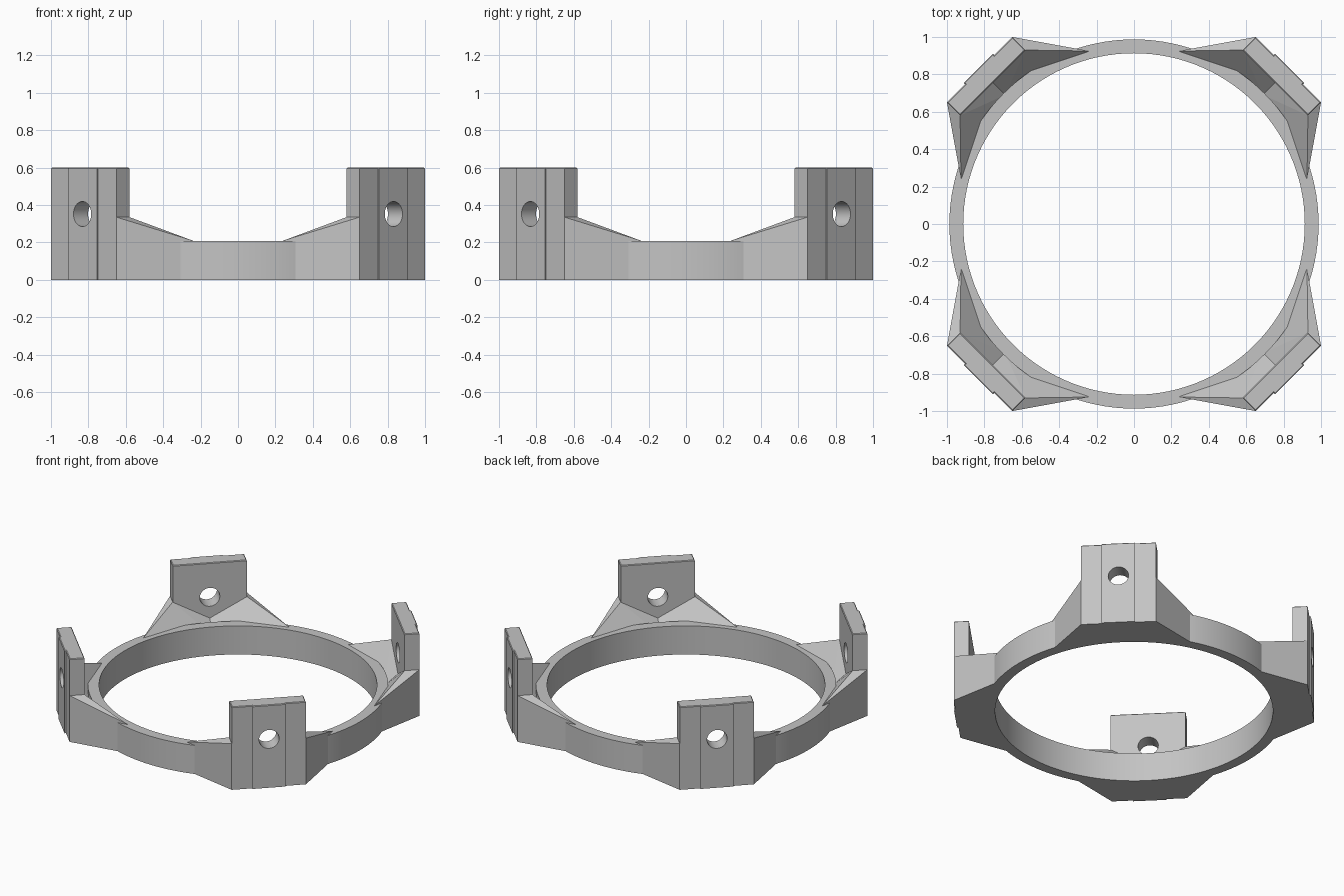
import bpy
import bmesh
import math
from mathutils import Matrix, Vector

cube = bpy.data.objects.get("Cube")
if cube:
    bpy.data.objects.remove(cube, do_unlink=True)

grey = bpy.data.materials.new("plain_grey")
grey.use_nodes = True
grey.diffuse_color = (0.55, 0.55, 0.55, 1)
grey.node_tree.nodes["Principled BSDF"].inputs["Base Color"].default_value = grey.diffuse_color


def make_object(name, bm):
    """Turn a bmesh into a grey object."""
    bmesh.ops.recalc_face_normals(bm, faces=bm.faces)
    mesh = bpy.data.meshes.new(name)
    bm.to_mesh(mesh)
    bm.free()
    mesh.materials.append(grey)
    obj = bpy.data.objects.new(name, mesh)
    bpy.context.collection.objects.link(obj)
    return obj


def activate(obj):
    bpy.ops.object.select_all(action='DESELECT')
    obj.select_set(True)
    bpy.context.view_layer.objects.active = obj


def smooth(obj):
    activate(obj)
    bpy.ops.object.shade_smooth_by_angle(angle=math.radians(30))


# Ring: rectangular section spun about z
INNER, OUTER, RIM = 0.913, 0.987, 0.207
bm = bmesh.new()
section = [bm.verts.new(p) for p in
           ((INNER, 0, 0), (OUTER, 0, 0), (OUTER, 0, RIM), (INNER, 0, RIM))]
edges = [bm.edges.new((section[i], section[(i + 1) % 4])) for i in range(4)]
bmesh.ops.spin(bm, geom=section + edges, axis=(0, 0, 1), cent=(0, 0, 0),
               angle=math.tau, steps=120, use_merge=True)
bmesh.ops.remove_doubles(bm, verts=bm.verts, dist=0.0005)
smooth(make_object("ring", bm))

# Plate: profile in (tangent, radius), with a shallow raised strip outside
HALF, BACK, FACE, TOP = 0.247, 1.067, 1.167, 0.6
STRIP, RAISED = 0.11, 1.177
half_profile = [(HALF, BACK), (HALF, FACE), (STRIP, FACE), (STRIP, RAISED)]
profile = half_profile + [(-v, u) for v, u in reversed(half_profile)]
to_diagonal = Matrix.Rotation(math.radians(-45), 3, 'Z')


def build_plate(name):
    bm = bmesh.new()
    base = bm.faces.new([bm.verts.new(to_diagonal @ Vector((v, u, 0))) for v, u in profile])
    up = bmesh.ops.extrude_face_region(bm, geom=[base])["geom"]
    bmesh.ops.translate(bm, verts=[g for g in up if isinstance(g, bmesh.types.BMVert)],
                        vec=(0, 0, TOP))
    rim = [e for e in bm.edges if all(v.co.z > TOP - 0.01 for v in e.verts)]
    bmesh.ops.bevel(bm, geom=rim, offset=0.005, segments=1, affect='EDGES')
    plate = make_object(name, bm)

    # Round bolt hole along the radius
    bm = bmesh.new()
    bmesh.ops.create_cone(bm, cap_ends=True, segments=40, radius1=0.067,
                          radius2=0.067, depth=0.4)
    lie = (Matrix.Translation(to_diagonal @ Vector((0, FACE - 0.05, 0.352)))
           @ to_diagonal.to_4x4() @ Matrix.Rotation(math.radians(90), 4, 'X'))
    bm.transform(lie)
    cutter = make_object("hole_cutter", bm)
    cutter.hide_render = True
    cut = plate.modifiers.new("hole", 'BOOLEAN')
    cut.object = cutter
    cut.solver = 'EXACT'
    activate(plate)
    bpy.ops.object.modifier_apply(modifier=cut.name)
    bpy.data.objects.remove(cutter, do_unlink=True)
    smooth(plate)
    return plate


# Gusset: two mirrored convex halves meeting in a valley
corner, tip, crest = (0.65, 1.0), (0.24, 0.925), (0.58, 0.93)
valley, root, middle = (0.755, 0.755), (0.69, 0.69), (0.825, 0.825)
CREST = 0.335
gusset_points = [(*p, 0) for p in (corner, tip, root, middle)] + [
    (*corner, CREST), (*crest, CREST), (*tip, RIM + 0.002),
    (*valley, 0.2), (*root, 0.12), (*middle, 0.2)]


def build_gusset(name):
    bm = bmesh.new()
    for mirrored in (False, True):
        verts = [bm.verts.new((y, x, z) if mirrored else (x, y, z))
                 for x, y, z in gusset_points]
        hull = bmesh.ops.convex_hull(bm, input=verts)
        spare = {g for g in hull["geom_interior"] + hull["geom_unused"]
                 if isinstance(g, bmesh.types.BMVert)}
        bmesh.ops.delete(bm, geom=list(spare), context='VERTS')
    bmesh.ops.dissolve_limit(bm, angle_limit=math.radians(1),
                             verts=bm.verts, edges=bm.edges)
    return make_object(name, bm)


# Four lugs, one on each diagonal
plate = build_plate("plate_back_left")
gusset = build_gusset("gusset_back_left")
for turn, place in enumerate(("back_right", "front_right", "front_left"), 1):
    for part, source in (("plate", plate), ("gusset", gusset)):
        copy = source.copy()
        copy.data = source.data.copy()
        copy.name = f"{part}_{place}"
        copy.data.transform(Matrix.Rotation(turn * math.pi / 2, 4, 'Z'))
        bpy.context.collection.objects.link(copy)
